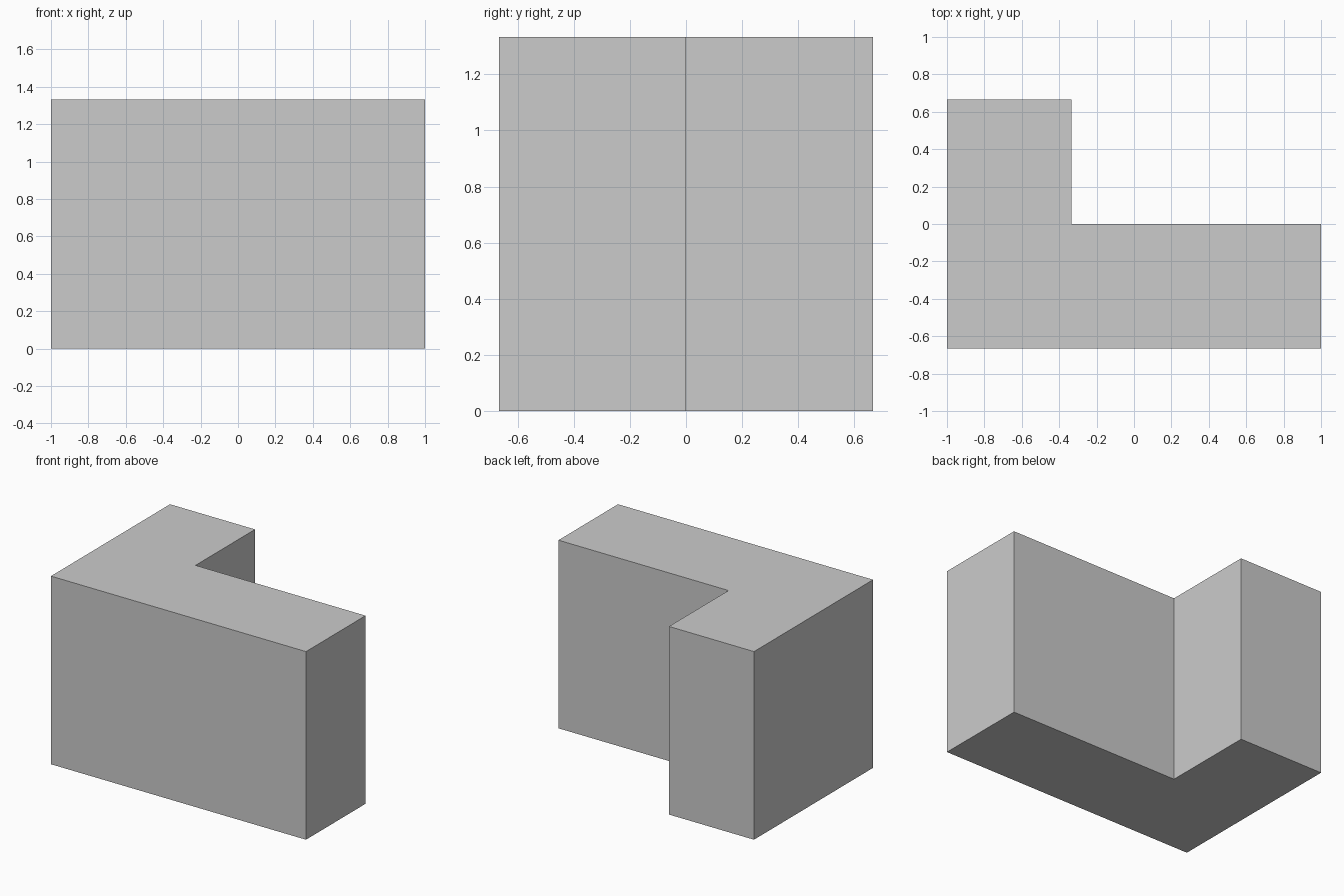
import bpy
import bmesh

if "Cube" in bpy.data.objects:
    bpy.data.objects.remove(bpy.data.objects["Cube"])

# L-shaped footprint, in thirds of a unit
T = 1 / 3
HEIGHT = 4 * T
profile = [(-3, -2), (3, -2), (3, 0), (-1, 0), (-1, 2), (-3, 2)]

# Extrude the footprint into a solid block
bm = bmesh.new()
base = bm.faces.new([bm.verts.new((x * T, y * T, 0)) for x, y in profile])
top = bmesh.ops.extrude_face_region(bm, geom=[base], use_keep_orig=True)
top_verts = [g for g in top["geom"] if isinstance(g, bmesh.types.BMVert)]
bmesh.ops.translate(bm, verts=top_verts, vec=(0, 0, HEIGHT))
bmesh.ops.recalc_face_normals(bm, faces=bm.faces)

mesh = bpy.data.meshes.new("corner_block")
bm.to_mesh(mesh)
bm.free()
block = bpy.data.objects.new("corner_block", mesh)
bpy.context.collection.objects.link(block)
